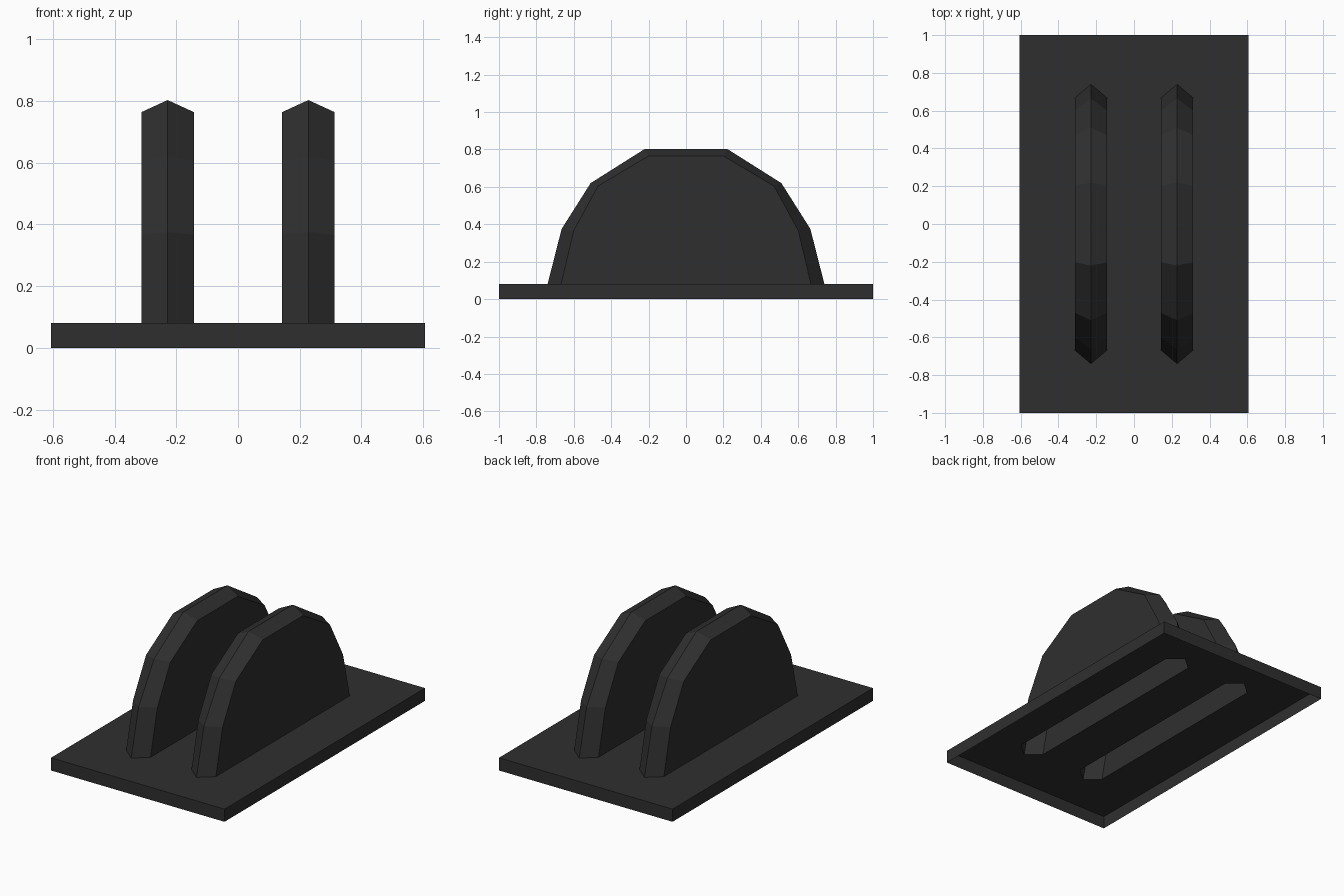
import bpy, bmesh

if "Cube" in bpy.data.objects:
    bpy.data.objects.remove(bpy.data.objects["Cube"])

TOP = 0.08            # height of the plate
HX, HY = 0.606, 1.0   # plate half sizes
FIN_X, FIN_W = 0.228, 0.085

# half profiles (y, z) of the ridge line and of the flat cheeks
RIDGE = [(0.74, TOP), (0.665, 0.375), (0.51, 0.62), (0.22, 0.803)]
CHEEK = [(0.668, TOP), (0.60, 0.367), (0.47, 0.605), (0.202, 0.764)]

mat = bpy.data.materials.new("charcoal")
mat.diffuse_color = (0.028, 0.028, 0.028, 1)
mat.use_nodes = True
mat.node_tree.nodes["Principled BSDF"].inputs["Base Color"].default_value = mat.diffuse_color


def full(half):
    return half + [(-y, z) for y, z in reversed(half)]


def finish(bm, name):
    mesh = bpy.data.meshes.new(name)
    bm.to_mesh(mesh)
    bm.free()
    mesh.materials.append(mat)
    obj = bpy.data.objects.new(name, mesh)
    bpy.context.collection.objects.link(obj)
    return obj


# base plate: thin open-bottomed tray with a slot under each hollow fin
bm = bmesh.new()


def loop(points, z):
    vs = [bm.verts.new((x, y, z)) for x, y in points]
    es = [bm.edges.new((vs[i], vs[(i + 1) % len(vs)])) for i in range(len(vs))]
    return vs, es


corners = [(-HX, -HY), (HX, -HY), (HX, HY), (-HX, HY)]
upper, edges = loop(corners, TOP)
lower, _ = loop(corners, 0)
tip, shoulder = RIDGE[0][0], CHEEK[0][0]
for cx in (-FIN_X, FIN_X):
    edges += loop([(cx, -tip), (cx + FIN_W, -shoulder), (cx + FIN_W, shoulder),
                   (cx, tip), (cx - FIN_W, shoulder), (cx - FIN_W, -shoulder)], TOP)[1]
bmesh.ops.triangle_fill(bm, edges=edges, use_beauty=True, normal=(0, 0, 1))
for f in bm.faces:
    f.normal_update()
    if f.normal.z < 0:
        f.normal_flip()
for i in range(4):
    j = (i + 1) % 4
    bm.faces.new((lower[i], lower[j], upper[j], upper[i]))
finish(bm, "base_plate")

# fins: hollow arched shells with a ridged rim, open at the bottom
for side, cx in (("left", -FIN_X), ("right", FIN_X)):
    bm = bmesh.new()
    rows = [[bm.verts.new((cx + dx, y, z)) for y, z in full(prof)]
            for dx, prof in ((-FIN_W, CHEEK), (0, RIDGE), (FIN_W, CHEEK))]
    for a, b in zip(rows, rows[1:]):
        for i in range(len(a) - 1):
            bm.faces.new((a[i], b[i], b[i + 1], a[i + 1]))
    bm.faces.new(rows[0])
    bm.faces.new(list(reversed(rows[2])))
    bmesh.ops.recalc_face_normals(bm, faces=bm.faces[:])
    # make sure the shell faces outward
    bm.faces.ensure_lookup_table()
    if any(f.normal.x * (f.calc_center_median().x - cx) < 0
           for f in bm.faces if len(f.verts) > 4):
        bmesh.ops.reverse_faces(bm, faces=bm.faces[:])
    finish(bm, side + "_fin")
